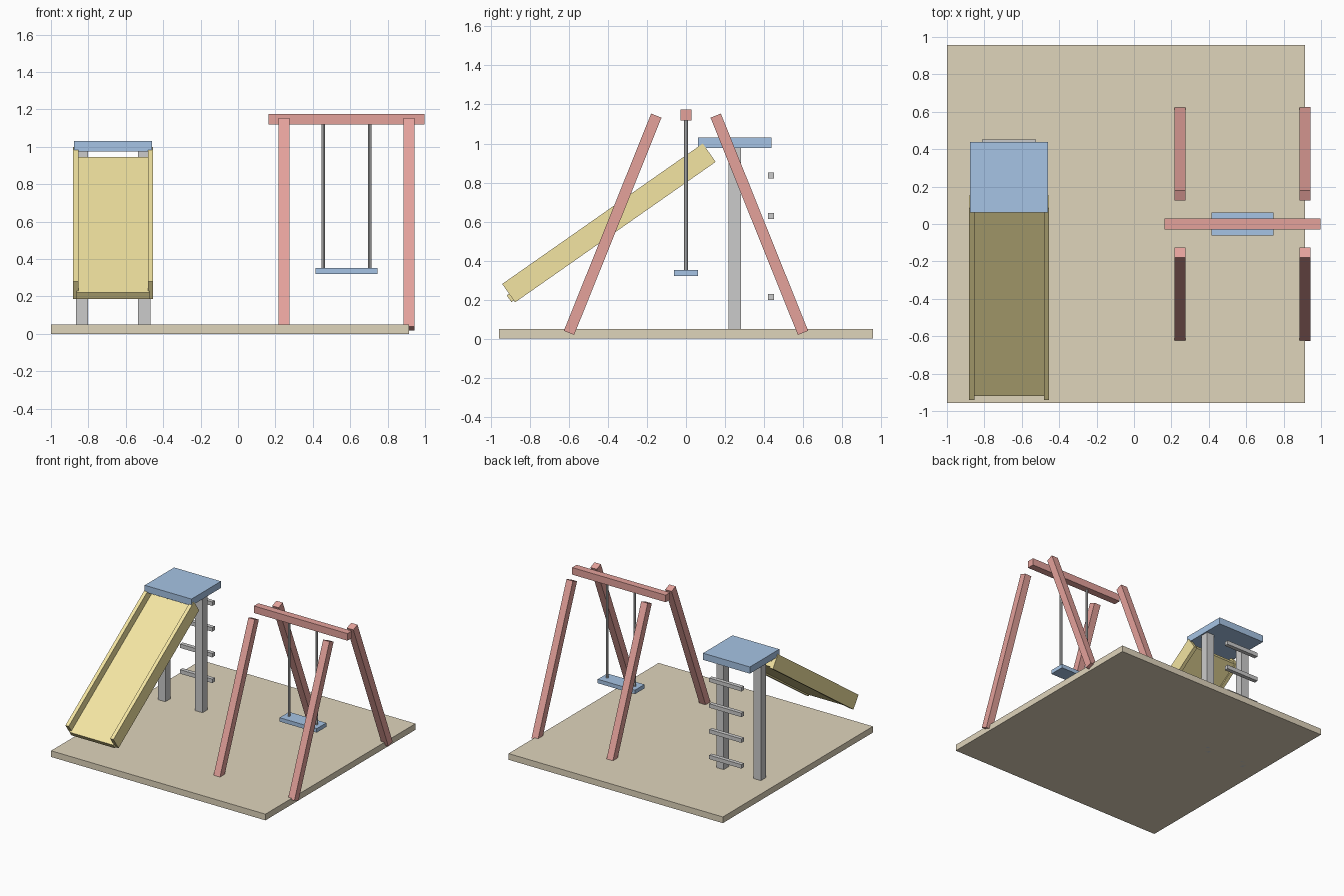
import bpy
from math import radians, sin, cos

if "Cube" in bpy.data.objects:
    bpy.data.objects.remove(bpy.data.objects["Cube"])


def material(name, rgb):
    m = bpy.data.materials.new(name)
    m.diffuse_color = (*rgb, 1)
    m.use_nodes = True
    m.node_tree.nodes["Principled BSDF"].inputs["Base Color"].default_value = m.diffuse_color
    return m


TAN = material("sand", (0.74, 0.66, 0.5))
RED = material("red_paint", (0.78, 0.36, 0.33))
BLUE = material("blue_paint", (0.38, 0.55, 0.78))
YELLOW = material("yellow_paint", (0.9, 0.78, 0.36))


def finish(ob, name, mat):
    ob.name = name
    if mat:
        ob.data.materials.append(mat)
    return ob


def box(name, loc, size, mat=None, tilt=0):
    bpy.ops.mesh.primitive_cube_add(size=1, location=loc)
    ob = bpy.context.object
    ob.scale = size
    bpy.ops.object.transform_apply(location=False, rotation=False, scale=True)
    ob.rotation_euler.x = radians(tilt)
    return finish(ob, name, mat)


# Ground board
box("ground_board", (-0.042, 0, 0.025), (1.915, 1.915, 0.05), TAN)

# Swing frame: top beam and splayed legs
SWING_X = 0.58
box("swing_beam", (SWING_X, 0, 1.147), (0.836, 0.057, 0.057), RED)
for sx, xname in ((-1, "left"), (1, "right")):
    for sy, yname in ((-1, "front"), (1, "back")):
        box(f"swing_leg_{yname}_{xname}", (SWING_X + sx * 0.334, sy * 0.376, 0.586),
            (0.057, 0.057, 1.2), RED, tilt=sy * 21.9)

# Swing seat and hanging rods
box("swing_seat", (SWING_X, 0, 0.337), (0.332, 0.122, 0.032), BLUE)
for sx, xname in ((-1, "left"), (1, "right")):
    bpy.ops.mesh.primitive_cylinder_add(vertices=8, radius=0.0095, depth=0.79,
                                        location=(SWING_X + sx * 0.124, 0, 0.735))
    finish(bpy.context.object, f"swing_rod_{xname}", None)

# Slide tower: platform, posts and ladder rungs
TOWER_X = -0.668
box("tower_platform", (TOWER_X, 0.25, 1.003), (0.418, 0.376, 0.054), BLUE)
for sx, xname in ((-1, "left"), (1, "right")):
    box(f"tower_post_{xname}", (TOWER_X + sx * 0.166, 0.25, 0.49), (0.066, 0.066, 0.98))
for i in range(4):
    box(f"ladder_rung_{i + 1}", (TOWER_X, 0.436, 0.213 + i * 0.2077), (0.288, 0.032, 0.032))

# Slide: tilted bed between two side rails
TILT = 35
cy, cz = -0.395, 0.593
c, s = cos(radians(TILT)), sin(radians(TILT))
along, normal = -0.011, -0.025
box("slide_bed", (TOWER_X, cy + along * c - normal * s, cz + along * s + normal * c),
    (0.39, 1.262, 0.042), YELLOW, tilt=TILT)
for sx, xname in ((-1, "left"), (1, "right")):
    box(f"slide_rail_{xname}", (TOWER_X + sx * 0.2, cy, cz),
        (0.029, 1.255, 0.115), YELLOW, tilt=TILT)
